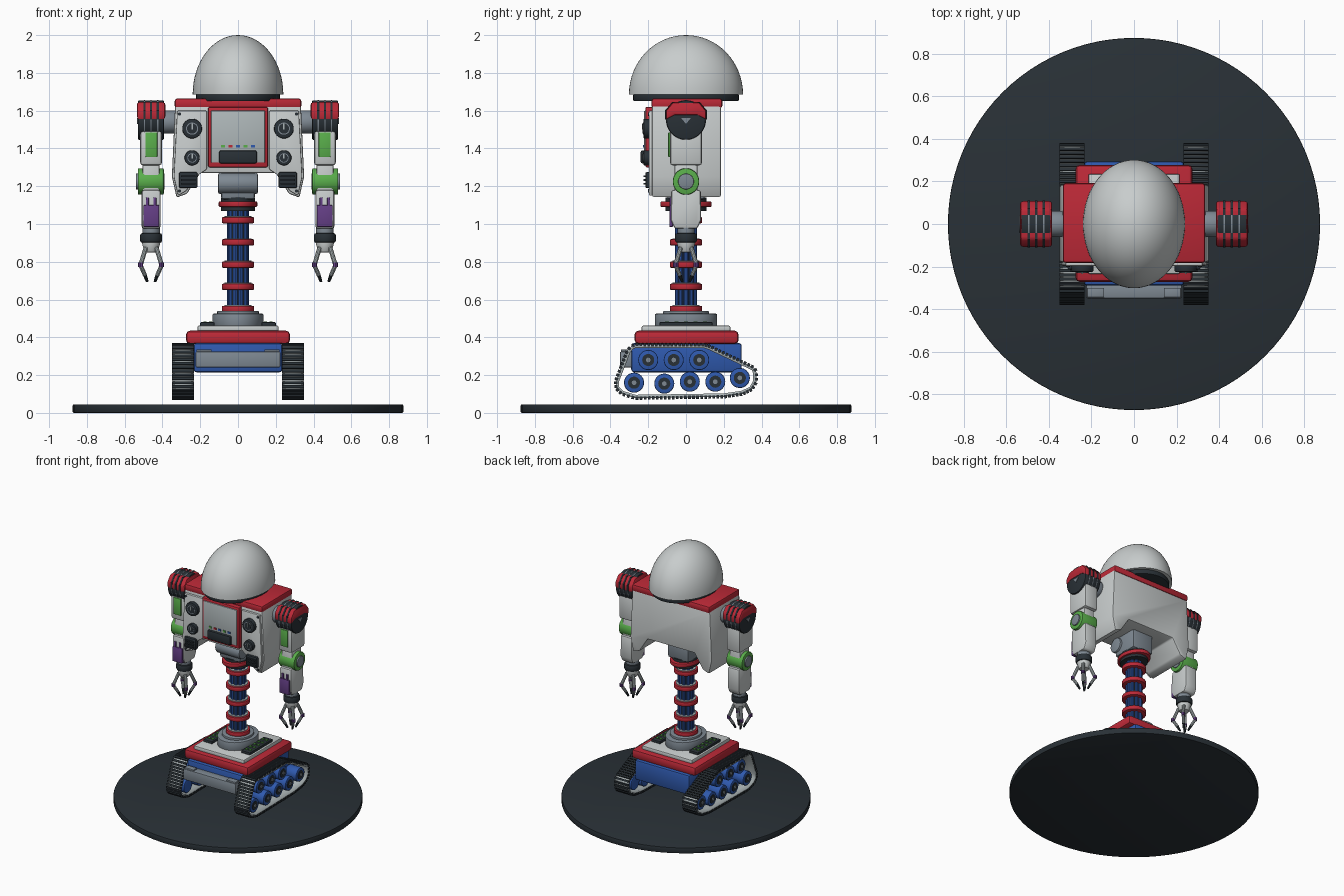
import bpy, bmesh, math
from mathutils import Matrix, Vector

cube = bpy.data.objects.get("Cube")
if cube:
    bpy.data.objects.remove(cube, do_unlink=True)


def material(name, *rgb):
    m = bpy.data.materials.new(name)
    m.use_nodes = True
    m.diffuse_color = (*rgb, 1)
    m.node_tree.nodes["Principled BSDF"].inputs["Base Color"].default_value = (*rgb, 1)
    return m


WHITE = material("white", .58, .61, .61)
PALE = material("pale grey", .42, .47, .48)
GREY = material("steel grey", .21, .25, .29)
DARK = material("charcoal", .022, .03, .037)
RED = material("red", .5, .022, .038)
BLUE = material("blue", .028, .1, .42)
GREEN = material("green", .1, .42, .07)
PURPLE = material("purple", .13, .05, .24)


def finish(name, mat, bm, bevel=0, angle=35):
    bmesh.ops.recalc_face_normals(bm, faces=bm.faces)
    if bevel:
        edges = [e for e in bm.edges if e.calc_face_angle(0) > .6]
        bmesh.ops.bevel(bm, geom=edges, offset=bevel, segments=2, profile=.5,
                        affect='EDGES', clamp_overlap=True)
    me = bpy.data.meshes.new(name)
    bm.to_mesh(me)
    bm.free()
    me.materials.append(mat)
    me.shade_smooth()
    me.set_sharp_from_angle(angle=math.radians(angle))
    ob = bpy.data.objects.new(name, me)
    bpy.context.collection.objects.link(ob)
    return ob


def box(name, mat, x, y, z, bevel=0):
    """Box from three (low, high) ranges."""
    bm = bmesh.new()
    mid = Vector([(a + b) / 2 for a, b in (x, y, z)])
    size = [abs(b - a) for a, b in (x, y, z)]
    bmesh.ops.create_cube(bm, size=1, matrix=Matrix.Translation(mid) @ Matrix.Diagonal((*size, 1)))
    return finish(name, mat, bm, bevel)


def rod(name, mat, a, b, r, r2=None, sides=32, bevel=0, stretch=1):
    """Cylinder or cone between two points; stretch widens it along y."""
    a, b = Vector(a), Vector(b)
    bm = bmesh.new()
    turn = (b - a).to_track_quat('Z', 'Y').to_matrix().to_4x4()
    bmesh.ops.create_cone(bm, cap_ends=True, segments=sides, radius1=r,
                          radius2=r if r2 is None else r2, depth=(b - a).length,
                          matrix=Matrix.Translation((a + b) / 2) @ turn)
    bmesh.ops.scale(bm, vec=(1, stretch, 1), verts=bm.verts)
    return finish(name, mat, bm, bevel)


def prism(name, mat, pts, axis, lo, hi, bevel=0, caps=True):
    """Outline extruded along x (points are y, z) or along y (points are x, z)."""
    bm = bmesh.new()
    place = (lambda p, d: (d, *p)) if axis == 'x' else (lambda p, d: (p[0], d, p[1]))
    rings = [[bm.verts.new(place(p, d)) for p in pts] for d in (lo, hi)]
    for i in range(len(pts)):
        j = (i + 1) % len(pts)
        bm.faces.new((rings[0][i], rings[0][j], rings[1][j], rings[1][i]))
    if caps:
        for ring in rings:
            bm.faces.new(ring)
    return finish(name, mat, bm, bevel)


def stack(name, mat, z0, z1, r, stretch=1, bevel=0):
    return rod(name, mat, (0, 0, z0), (0, 0, z1), r, sides=48, bevel=bevel, stretch=stretch)


# Display stand
rod("stand_disc", DARK, (0, 0, 0), (0, 0, .045), .875, sides=96, bevel=.005)

# Chassis
box("chassis", BLUE, (-.235, .235), (-.29, .295), (.215, .37), .015)
box("red_deck", RED, (-.275, .275), (-.272, .278), (.365, .435), .02)
box("white_deck", WHITE, (-.215, .215), (-.235, .235), (.43, .462), .008)
box("front_bumper", GREY, (-.225, .225), (-.35, -.28), (.24, .325), .008)
for s in (-1, 1):
    box("bumper_tab", GREY, (s * .14, s * .22), (-.345, -.3), (.32, .335), .003)
    box("control_panel", DARK, (s * .125, s * .2), (-.14, .14), (.455, .48), .004)
    for i in range(5):
        for x in (.145, .175):
            y = -.1 + i * .05
            box("panel_button", GREEN, (s * x - .008, s * x + .008), (y - .01, y + .01), (.478, .485))

# Tracks
outline = [(-.29, .352), (-.27, .362), (.1, .36), (.13, .35), (.36, .24), (.373, .215),
           (.373, .165), (.35, .125), (.3, .1), (.2, .085), (-.27, .078), (-.34, .1),
           (-.37, .13), (-.372, .17), (-.31, .33)]
WHEELS = [(-.275, .16), (-.115, .155), (.02, .165), (.155, .165), (.285, .185),
          (-.2, .28), (-.065, .28), (.07, .28)]


def treads(name, x):
    bm = bmesh.new()
    for p, q in zip(outline, outline[1:] + outline[:1]):
        p, q = Vector((x, *p)), Vector((x, *q))
        n = max(1, round((q - p).length / .021))
        d = q - p
        turn = Matrix.Rotation(math.atan2(d.z, d.y), 4, 'X')
        for i in range(n):
            bmesh.ops.create_cube(bm, size=1, matrix=Matrix.Translation(p + d * (i + .5) / n)
                                  @ turn @ Matrix.Diagonal((.118, .014, .018, 1)))
    finish(name, DARK, bm)


for s in (-1, 1):
    band = prism("track_band", PALE, outline, 'x', s * .235, s * .347, caps=False)
    thick = band.modifiers.new("thickness", 'SOLIDIFY')
    thick.thickness = .018
    treads("track_treads", s * .291)
    for y, z in WHEELS:
        rod("road_wheel", BLUE, (s * .235, y, z), (s * .335, y, z), .053, bevel=.006)
        rod("wheel_ring", DARK, (s * .33, y, z), (s * .339, y, z), .032)
        rod("wheel_hub", GREY, (s * .33, y, z), (s * .345, y, z), .013, sides=8)

# Waist column
stack("turntable", GREY, .455, .525, .135, 1.22, .006)
stack("turntable_cap", GREY, .52, .54, .11, 1.1, .004)
stack("column_core", DARK, .53, 1.1, .05)
for i in range(10):
    a = math.tau * i / 10
    x, y = .046 * math.cos(a), .046 * math.sin(a)
    rod("column_rod", BLUE, (x, y, .53), (x, y, 1.09), .0135, sides=10)
for i in range(5):
    z = .55 + i * .1175
    stack("column_ring", RED, z - .017, z + .017, .086, 1, .008)
    stack("ring_spacer", PALE, z + .015, z + .022, .072)
stack("collar_dark", DARK, 1.07, 1.14, .09, 1.2)
stack("collar_red", RED, 1.09, 1.12, .102, 1.32, .006)
box("neck_block", GREY, (-.09, .09), (-.1, .1), (1.13, 1.29), .015)
rod("waist_joint", GREY, (-.105, -.08, 1.215), (.105, -.08, 1.215), .055, bevel=.008)

# Torso
half = [(.333, 1.63), (.35, 1.25), (.325, 1.14), (.27, 1.16), (.2, 1.27)]
prism("torso", WHITE, half + [(-x, z) for x, z in reversed(half)], 'y', -.18, .185, .01)
box("torso_lid", RED, (-.335, .335), (-.183, .192), (1.612, 1.665), .014)
box("chest_frame", RED, (-.158, .158), (-.215, -.17), (1.3, 1.62), .008)
box("chest_panel", PALE, (-.143, .143), (-.222, -.2), (1.325, 1.6), .005)
box("chest_slot", DARK, (-.1, .1), (-.24, -.2), (1.32, 1.39), .01)
for i, m in enumerate((GREEN, RED, BLUE, GREEN, BLUE)):
    x = -.08 + i * .04
    box("chest_light", m, (x - .01, x + .01), (-.228, -.21), (1.404, 1.418))
for s in (-1, 1):
    plate = [(.322, 1.6), (.34, 1.25), (.317, 1.15), (.275, 1.175), (.215, 1.255), (.165, 1.29), (.165, 1.6)]
    prism("chest_plate", WHITE, [(s * x, z) for x, z in plate], 'y', -.197, -.175, .005)
    for z, r in ((1.505, .052), (1.35, .04)):
        x = s * .243
        rod("dial", DARK, (x, -.19, z), (x, -.225, z), r, bevel=.005)
        rod("dial_ring", GREY, (x, -.222, z), (x, -.228, z), r * .62)
        rod("dial_face", DARK, (x, -.222, z), (x, -.23, z), r * .52)
        box("dial_needle", PALE, (x - .004, x + .004), (-.234, -.225), (z - .004, z + r * .5))
    box("chest_vent", DARK, (s * .215, s * .312), (-.215, -.18), (1.19, 1.275), .008)
    for i in range(3):
        z = 1.213 + i * .02
        box("vent_slat", DARK, (s * .225, s * .302), (-.224, -.21), (z - .005, z + .005))
    for z in (1.582, 1.175):
        rod("plate_screw", DARK, (s * .31, -.19, z), (s * .31, -.202, z), .009, sides=12)

# Head dome
bm = bmesh.new()
bmesh.ops.create_uvsphere(bm, u_segments=64, v_segments=32, radius=1)
bmesh.ops.bisect_plane(bm, geom=bm.verts[:] + bm.edges[:] + bm.faces[:], plane_co=(0, 0, 0),
                       plane_no=(0, 0, 1), clear_inner=True)
bmesh.ops.holes_fill(bm, edges=[e for e in bm.edges if e.is_boundary])
bmesh.ops.transform(bm, matrix=Matrix.Translation((0, 0, 1.686)) @ Matrix.Diagonal((.24, .302, .314, 1)),
                    verts=bm.verts)
finish("head_dome", WHITE, bm)
stack("dome_seat", DARK, 1.65, 1.69, .222, 1.26, .008)

# Arms
hood = [(-.107, 1.55), (-.107, 1.6), (-.07, 1.645), (.07, 1.645), (.107, 1.6), (.107, 1.55),
        (.06, 1.575), (-.06, 1.575)]
for s in (-1, 1):
    def X(v):
        return s * v
    cx = X(.46)
    rod("shoulder_axle", GREY, (X(.32), 0, 1.54), (X(.4), 0, 1.54), .062, bevel=.005)
    rod("shoulder_drum", DARK, (X(.392), 0, 1.55), (X(.53), 0, 1.55), .104, bevel=.006)
    prism("shoulder_hood", RED, hood, 'x', X(.385), X(.535), .012)
    for x in (.425, .46, .495):
        prism("shoulder_fin", DARK, [(y * 1.03, z + .002) for y, z in hood], 'x', X(x - .006), X(x + .006))
        rod("drum_rib", GREY, (X(x - .003), 0, 1.55), (X(x + .003), 0, 1.55), .106)
    prism("shoulder_mark", GREY, [(-.025, 1.56), (.025, 1.56), (0, 1.53)], 'x', X(.525), X(.534))
    box("upper_arm", WHITE, (X(.402), X(.518)), (-.085, .085), (1.31, 1.52), .016)
    box("arm_panel", GREEN, (X(.427), X(.49)), (-.094, -.08), (1.355, 1.485), .003)
    rod("elbow", GREEN, (X(.393), 0, 1.225), (X(.53), 0, 1.225), .07, bevel=.006)
    rod("elbow_cap", GREY, (X(.388), 0, 1.225), (X(.54), 0, 1.225), .042, bevel=.003)
    box("elbow_link", WHITE, (X(.415), X(.505)), (-.06, .06), (1.14, 1.33), .01)
    fore = [(-.078, 1.18), (.078, 1.18), (.08, 1.02), (.06, .975), (-.06, .975), (-.08, 1.02)]
    prism("forearm", WHITE, fore, 'x', X(.41), X(.51), .012)
    box("forearm_panel", PURPLE, (X(.418), X(.5)), (-.088, -.07), (.985, 1.1), .003)
    for x in (.44, .48):
        box("panel_prong", PURPLE, (X(x - .008), X(x + .008)), (-.088, -.07), (1.09, 1.14), .003)

    # Wrist and claws
    rod("wrist_ring", GREY, (cx, 0, .945), (cx, 0, .98), .046)
    rod("wrist_cuff", DARK, (cx, 0, .9), (cx, 0, .952), .058, bevel=.012)
    rod("palm", WHITE, (cx, 0, .85), (cx, 0, .905), .035, .05, bevel=.004)
    for dx in (-1, 1):
        for dy in (-1, 1):
            def at(r, z):
                return (cx + dx * r, dy * r, z)
            rod("finger_upper", PALE, at(.028, .875), at(.055, .785), .012, sides=10)
            rod("finger_joint", PURPLE, at(.055, .795), at(.055, .772), .014, sides=10)
            rod("finger_lower", PALE, at(.055, .78), at(.033, .73), .011, sides=10)
            rod("finger_tip", DARK, at(.035, .735), at(.02, .695), .011, .007, sides=10)
